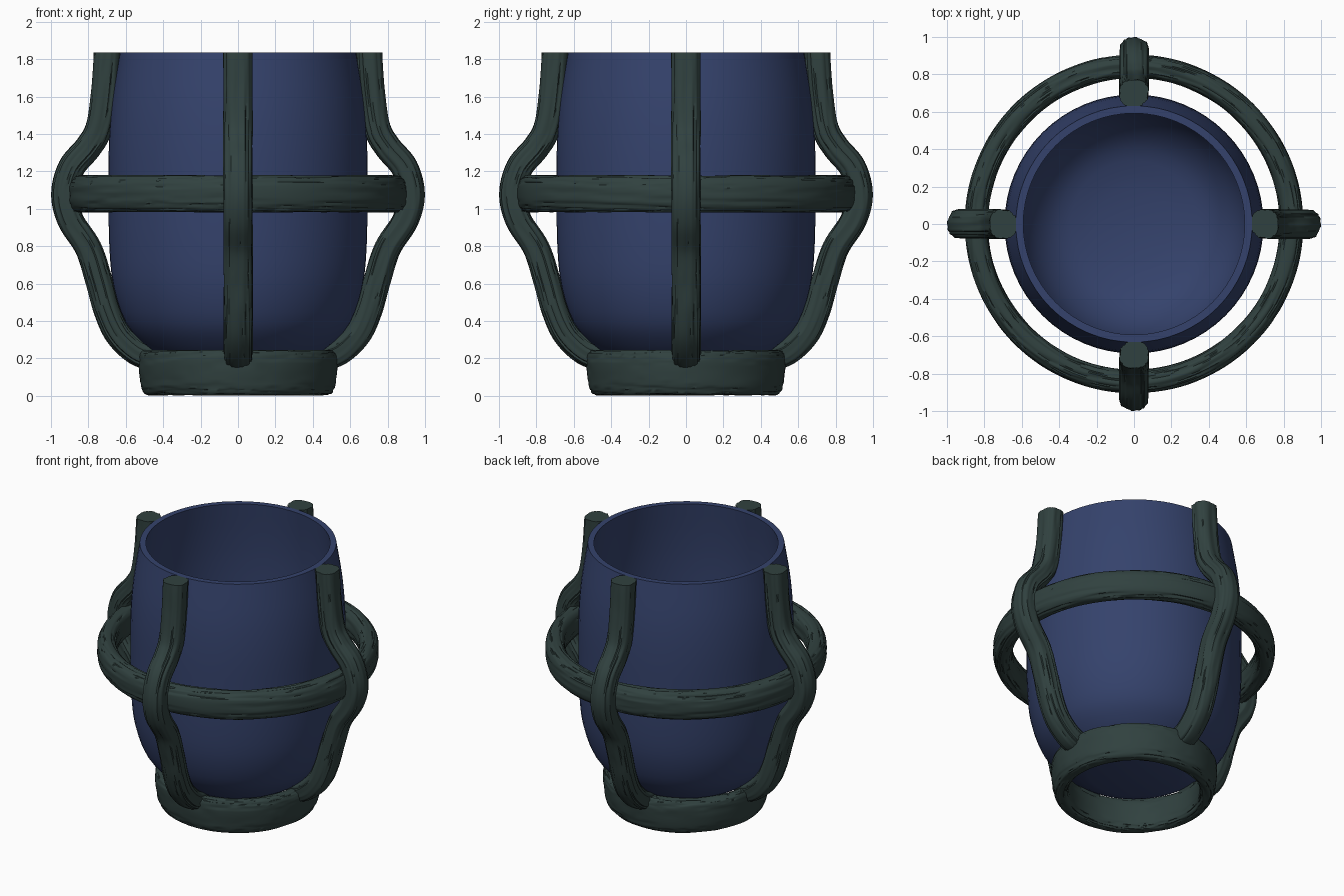
import bpy, bmesh, math
from mathutils import Vector, noise

if "Cube" in bpy.data.objects:
    bpy.data.objects.remove(bpy.data.objects["Cube"])


def material(name, rgb):
    m = bpy.data.materials.new(name)
    m.diffuse_color = (*rgb, 1)
    m.use_nodes = True
    m.node_tree.nodes["Principled BSDF"].inputs["Base Color"].default_value = m.diffuse_color
    return m


BLUE = material("deep blue glaze", (0.035, 0.055, 0.150))
BARK = material("dark green bark", (0.030, 0.053, 0.050))


def finish(name, bm, mat, angle):
    bmesh.ops.recalc_face_normals(bm, faces=bm.faces[:])
    me = bpy.data.meshes.new(name)
    bm.to_mesh(me)
    bm.free()
    me.materials.append(mat)
    ob = bpy.data.objects.new(name, me)
    bpy.context.collection.objects.link(ob)
    bpy.ops.object.select_all(action='DESELECT')
    ob.select_set(True)
    bpy.context.view_layer.objects.active = ob
    bpy.ops.object.shade_smooth_by_angle(angle=math.radians(angle))
    return ob


def catmull(pts, n):
    """Smooth path through a few points."""
    p = [Vector(q) for q in pts]
    p = [2 * p[0] - p[1]] + p + [2 * p[-1] - p[-2]]
    out = []
    for i in range(1, len(p) - 2):
        a, b, c, d = p[i - 1:i + 3]
        for k in range(n):
            t = k / n
            out.append(0.5 * (2 * b + (c - a) * t + (2 * a - 5 * b + 4 * c - d) * t * t
                              + (3 * b - a - 3 * c + d) * t ** 3))
    return out + [p[-2]]


def spow(v, e):
    return math.copysign(abs(v) ** e, v)


def sweep(frames, a, b, e, sides, closed, depth, seed, freq=4.0):
    """Sweep a rounded section along frames, cutting bark grooves along its length.
    Each frame is (position, axis for a, axis for b, drift vector for the noise)."""
    bm = bmesh.new()
    rings = []
    for pos, u, w, drift in frames:
        ring = []
        for k in range(sides):
            t = 2 * math.pi * k / sides
            c, s = math.cos(t), math.sin(t)
            n = noise.noise(Vector((c * freq, s * freq, seed)) + drift)
            lump = noise.noise(Vector((c, s, seed + 9)) + drift * 2)
            f = 1 - depth * max(0, 1 - abs(n) * 5) - 0.05 * max(0, lump)
            ring.append(bm.verts.new(pos + u * (a * f * spow(c, e)) + w * (b * f * spow(s, e))))
        rings.append(ring)
    m = len(rings)
    for i in range(m if closed else m - 1):
        r0, r1 = rings[i], rings[(i + 1) % m]
        for k in range(sides):
            j = (k + 1) % sides
            bm.faces.new((r0[k], r0[j], r1[j], r1[k]))
    if not closed:
        bm.faces.new(rings[0])
        bm.faces.new(rings[-1])
    return bm


def ring_frames(radius, z, n, lean=0.0):
    out = []
    for i in range(n):
        p = 2 * math.pi * i / n
        d = Vector((math.cos(p), math.sin(p), 0))
        out.append((d * radius + Vector((0, 0, z)), d, Vector((0, 0, 1)) + d * lean, d * 1.6))
    return out


# Cup: one turned profile, outside then inside
outer = catmull([(0.30, 0.17), (0.40, 0.205), (0.50, 0.275), (0.60, 0.39), (0.665, 0.58), (0.688, 0.80),
                 (0.692, 1.10), (0.690, 1.35), (0.672, 1.58), (0.632, 1.835)], 3)
inner = catmull([(0.592, 1.835), (0.622, 1.58), (0.638, 1.30), (0.635, 0.80), (0.605, 0.58),
                 (0.53, 0.41), (0.40, 0.29), (0.20, 0.235)], 3)
profile = [Vector((0, 0.16))] + outer + inner + [Vector((0, 0.225))]
bm = bmesh.new()
SEG = 64
rows = []
for r, z in profile:
    if r == 0:
        rows.append([bm.verts.new((0, 0, z))] * SEG)
    else:
        rows.append([bm.verts.new((r * math.cos(2 * math.pi * k / SEG),
                                   r * math.sin(2 * math.pi * k / SEG), z)) for k in range(SEG)])
for r0, r1 in zip(rows, rows[1:]):
    for k in range(SEG):
        j = (k + 1) % SEG
        quad = list(dict.fromkeys((r0[k], r0[j], r1[j], r1[k])))
        bm.faces.new(quad)
finish("cup", bm, BLUE, 40)

# Base ring and middle hoop
bm = sweep(ring_frames(0.478, 0.128, 160, 0.10), 0.052, 0.122, 0.6, 56, True, 0.07, 3.3)
for v in bm.verts:
    v.co.z = max(0.0, v.co.z - 0.004)
finish("base_ring", bm, BARK, 50)
finish("middle_hoop", sweep(ring_frames(0.842, 1.08, 200), 0.064, 0.10, 0.8, 56, True, 0.09, 7.7), BARK, 50)

# Four bent branches holding the cup
path = catmull([(0.44, 0.205), (0.54, 0.235), (0.64, 0.33), (0.70, 0.46), (0.745, 0.62), (0.80, 0.79),
                (0.895, 0.94), (0.926, 1.08), (0.89, 1.22), (0.80, 1.33), (0.745, 1.43),
                (0.715, 1.62), (0.699, 1.835)], 7)
for i, name in enumerate(("right", "back", "left", "front")):
    q = i * math.pi / 2
    d = Vector((math.cos(q), math.sin(q), 0))
    side = Vector((-math.sin(q), math.cos(q), 0))
    frames = []
    for k, p in enumerate(path):
        t = (path[min(k + 1, len(path) - 1)] - path[max(k - 1, 0)]).normalized()
        normal = d * t.y - Vector((0, 0, t.x))
        frames.append((d * p.x + Vector((0, 0, p.y)), normal, side, Vector((0, 0, p.y * 1.3))))
    bm = sweep(frames, 0.073, 0.08, 0.8, 48, False, 0.10, 1.2)
    top = len(path) - 1
    bm.verts.ensure_lookup_table()
    for v in bm.verts[top * 48:]:
        v.co.z = 1.835
    for v in bm.verts:
        v.co.z = min(v.co.z, 1.835)
    finish(name + "_branch", bm, BARK, 50)
